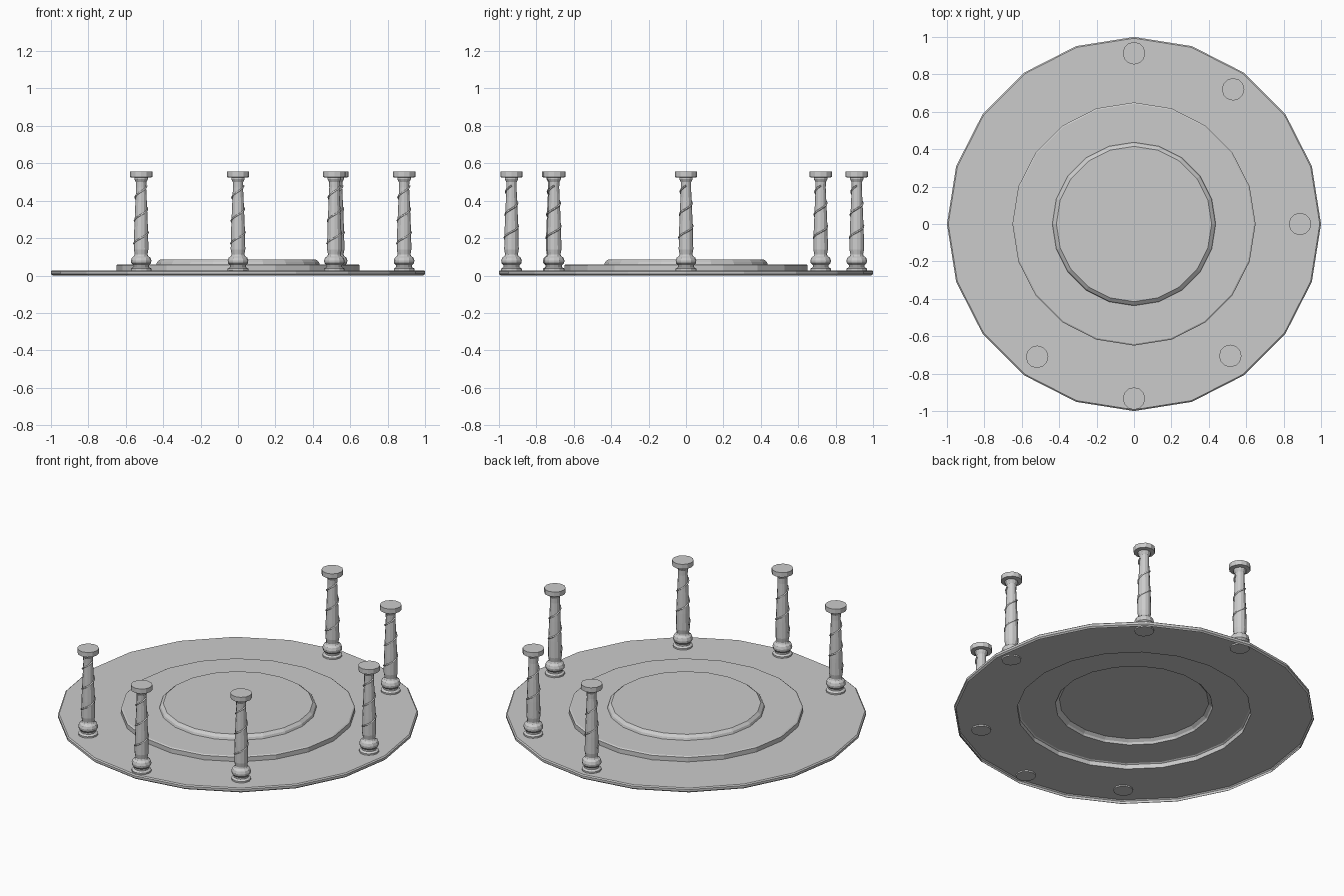
import bpy, bmesh, math

if "Cube" in bpy.data.objects:
    bpy.data.objects.remove(bpy.data.objects["Cube"])


def lathe(name, profile, sides, loc=(0, 0, 0), cap_start=False, cap_end=True):
    """Revolve (radius, z) points into a faceted mesh."""
    bm = bmesh.new()
    rings = []
    for r, z in profile:
        rings.append([bm.verts.new((r * math.cos(2 * math.pi * i / sides),
                                    r * math.sin(2 * math.pi * i / sides), z))
                      for i in range(sides)])
    for a, b in zip(rings, rings[1:]):
        for i in range(sides):
            j = (i + 1) % sides
            bm.faces.new((a[i], a[j], b[j], b[i]))
    if cap_start:
        bm.faces.new(rings[0][::-1])
    if cap_end:
        bm.faces.new(rings[-1])
    bmesh.ops.recalc_face_normals(bm, faces=bm.faces) if cap_start else None
    me = bpy.data.meshes.new(name)
    bm.to_mesh(me)
    bm.free()
    ob = bpy.data.objects.new(name, me)
    ob.location = loc
    bpy.context.collection.objects.link(ob)
    return ob


def vine(name, loc):
    """Thin cord winding up the tapering shaft."""
    cu = bpy.data.curves.new(name, 'CURVE')
    cu.dimensions = '3D'
    cu.bevel_depth = 0.005
    cu.bevel_resolution = 0
    cu.use_fill_caps = True
    sp = cu.splines.new('POLY')
    n = 30
    sp.points.add(n)
    for i in range(n + 1):
        t = i / n
        a = -math.pi + t * 2.5 * 2 * math.pi
        r = 0.039 - 0.009 * t
        sp.points[i].co = (r * math.cos(a), r * math.sin(a), 0.17 + 0.31 * t, 1)
    ob = bpy.data.objects.new(name, cu)
    ob.location = loc
    bpy.context.collection.objects.link(ob)


# stepped platform, hollow underneath
lathe("stepped_platform", [
    (0.99, 0.0), (1.0, 0.008), (1.0, 0.022), (0.993, 0.028),
    (0.65, 0.028), (0.65, 0.055), (0.642, 0.06),
    (0.437, 0.06), (0.432, 0.073), (0.415, 0.087)], 20)

# columns: foot, rounded base, tapering shaft, flat capital
column_profile = [
    (0.055, 0.02), (0.055, 0.037), (0.042, 0.045), (0.042, 0.055),
    (0.053, 0.066), (0.055, 0.08), (0.050, 0.095), (0.037, 0.105),
    (0.034, 0.113), (0.039, 0.14), (0.037, 0.24), (0.032, 0.36),
    (0.027, 0.47), (0.028, 0.5), (0.036, 0.515), (0.036, 0.523),
    (0.06, 0.526), (0.06, 0.555)]
spots = [(0, 0.913), (0.53, 0.72), (0.888, 0), (0.515, -0.705),
         (0, -0.933), (-0.518, -0.71)]
for k, (x, y) in enumerate(spots):
    lathe(f"column_{k + 1}", column_profile, 12, (x, y, 0), cap_start=True)
    vine(f"vine_{k + 1}", (x, y, 0))
